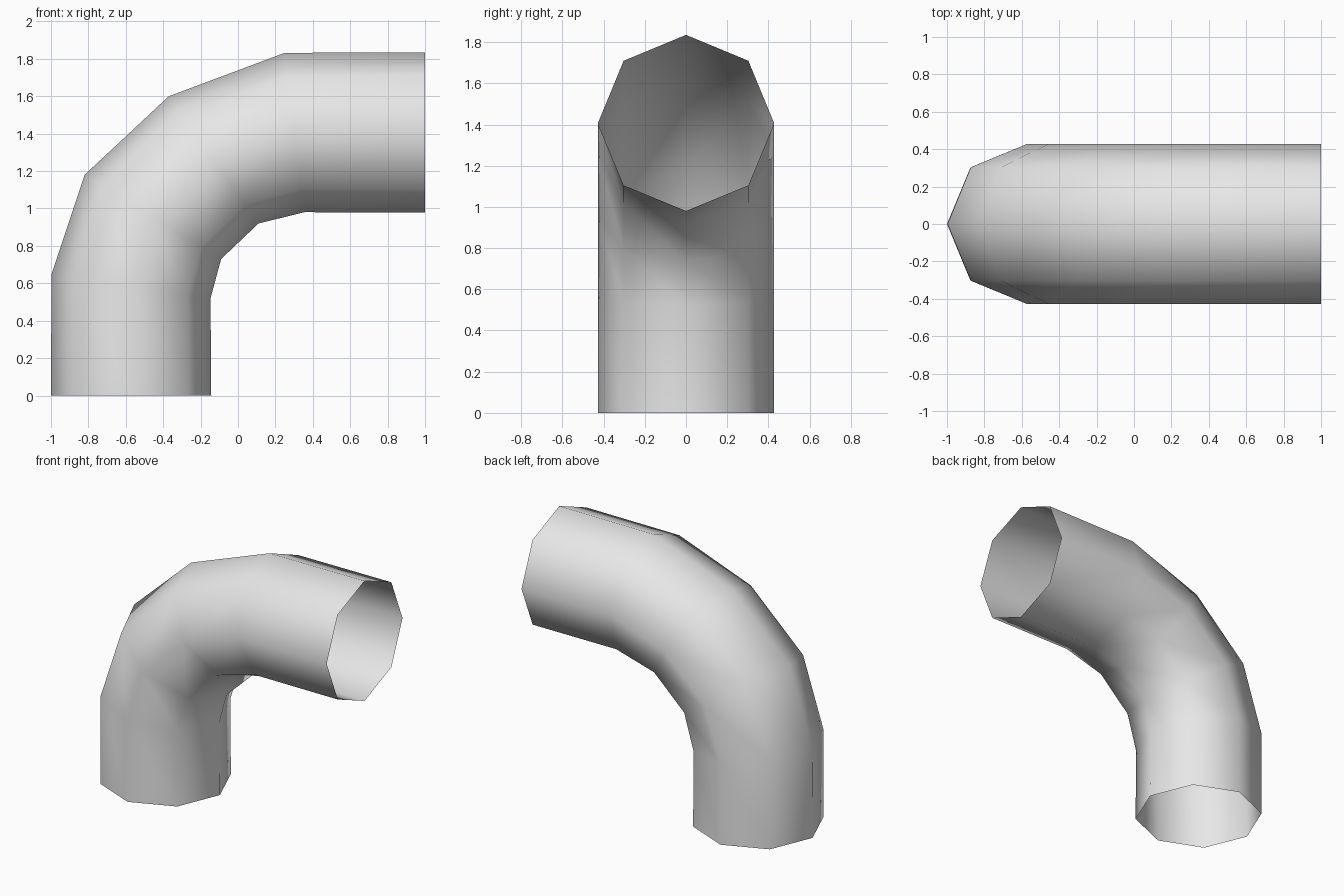
import bpy
import bmesh
from math import cos, sin, tau
from mathutils import Vector

cube = bpy.data.objects.get("Cube")
if cube:
    bpy.data.objects.remove(cube, do_unlink=True)

SIDES = 8
HALF_WIDTH = 0.428

# Outer and inner (x, z) points of each ring along the bend
RINGS = [
    ((-1.0, 0.0), (-0.143, 0.0)),
    ((-0.997, 0.65), (-0.147, 0.52)),
    ((-0.82, 1.18), (-0.09, 0.73)),
    ((-0.37, 1.6), (0.11, 0.92)),
    ((0.25, 1.832), (0.355, 0.98)),
    ((1.0, 1.835), (1.0, 0.978)),
]

# Plain grey material
grey = bpy.data.materials.new("light_grey")
grey.use_nodes = True
colour = (0.8, 0.8, 0.8, 1.0)
grey.diffuse_color = colour
grey.node_tree.nodes["Principled BSDF"].inputs["Base Color"].default_value = colour


def add_ring(bm, outer, inner):
    """Octagonal ring spanning the outer and inner points of the bend."""
    a = Vector((outer[0], 0, outer[1]))
    b = Vector((inner[0], 0, inner[1]))
    centre, reach = (a + b) / 2, (a - b) / 2
    side = Vector((0, HALF_WIDTH, 0))
    angles = [tau * i / SIDES for i in range(SIDES)]
    return [bm.verts.new(centre + reach * cos(t) + side * sin(t)) for t in angles]


# Open-ended elbow pipe: neighbouring rings bridged with quads
bm = bmesh.new()
rings = [add_ring(bm, *pair) for pair in RINGS]
for low, high in zip(rings, rings[1:]):
    for i in range(SIDES):
        j = (i + 1) % SIDES
        face = bm.faces.new((low[i], high[i], high[j], low[j]))
        face.smooth = True

# Point the faces outward, judged on the straight upright section
bm.normal_update()
first = next(iter(bm.faces))
axis_point = sum((v.co for v in rings[0] + rings[1]), Vector()) / (2 * SIDES)
if first.normal.dot(first.calc_center_median() - axis_point) < 0:
    bmesh.ops.reverse_faces(bm, faces=list(bm.faces))

mesh = bpy.data.meshes.new("elbow_pipe")
bm.to_mesh(mesh)
bm.free()
mesh.materials.append(grey)
pipe = bpy.data.objects.new("elbow_pipe", mesh)
bpy.context.collection.objects.link(pipe)
